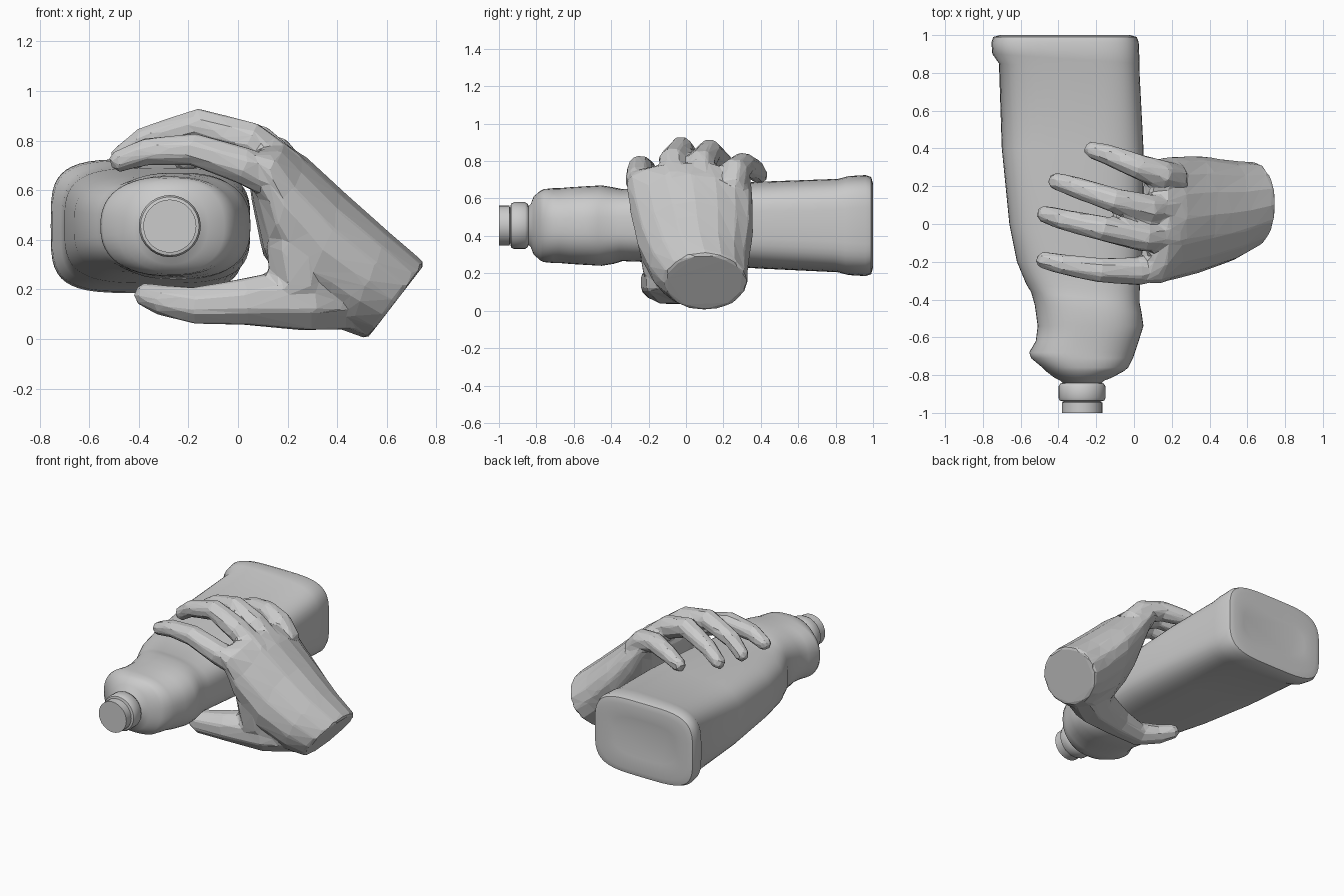
import bpy, bmesh, math
from mathutils import Vector

cube = bpy.data.objects.get("Cube")
if cube:
    bpy.data.objects.remove(cube, do_unlink=True)

grey = bpy.data.materials.new("plain grey")
grey.use_nodes = True
grey.diffuse_color = (0.6, 0.6, 0.6, 1)
grey.node_tree.nodes["Principled BSDF"].inputs["Base Color"].default_value = (0.6, 0.6, 0.6, 1)


def select_only(objs):
    bpy.ops.object.select_all(action='DESELECT')
    for o in objs:
        o.select_set(True)
    bpy.context.view_layer.objects.active = objs[0]


def loft(name, rings, smooth=None):
    """Skin a list of equal-length rings and cap both ends."""
    bm = bmesh.new()
    loops = [[bm.verts.new(p) for p in ring] for ring in rings]
    n = len(loops[0])
    for a, b in zip(loops, loops[1:]):
        for i in range(n):
            j = (i + 1) % n
            bm.faces.new((a[i], a[j], b[j], b[i]))
    bm.faces.new(loops[0][::-1])
    bm.faces.new(loops[-1])
    bmesh.ops.recalc_face_normals(bm, faces=bm.faces)
    mesh = bpy.data.meshes.new(name)
    bm.to_mesh(mesh)
    bm.free()
    mesh.materials.append(grey)
    obj = bpy.data.objects.new(name, mesh)
    bpy.context.collection.objects.link(obj)
    if smooth:
        select_only([obj])
        bpy.ops.object.shade_smooth_by_angle(angle=math.radians(smooth))
    return obj


def rounded_ring(y, x0, x1, z0, z1, power, skew=0.0, n=48):
    """Superellipse across the bottle; skew tips it along the length."""
    pts = []
    for i in range(n):
        a = math.tau * i / n
        c, s = math.cos(a), math.sin(a)
        u = math.copysign(abs(c) ** (2 / power), c)
        v = math.copysign(abs(s) ** (2 / power), s)
        pts.append(((x0 + x1) / 2 + u * (x1 - x0) / 2, y + skew * u,
                    (z0 + z1) / 2 + v * (z1 - z0) / 2))
    return pts


# Bottle body: y, x range, z range, squareness, skew
body = [
    (-0.85, -0.37, -0.18, 0.36, 0.55, 2, 0),
    (-0.83, -0.39, -0.16, 0.34, 0.57, 2, 0),
    (-0.815, -0.42, -0.12, 0.30, 0.61, 2.1, 0),
    (-0.78, -0.465, -0.055, 0.27, 0.64, 2.3, 0),
    (-0.76, -0.485, -0.03, 0.26, 0.65, 2.4, 0),
    (-0.71, -0.545, -0.005, 0.255, 0.655, 2.4, 0),
    (-0.68, -0.555, 0.005, 0.255, 0.655, 2.4, 0),
    (-0.62, -0.52, 0.025, 0.25, 0.66, 2.5, 0),
    (-0.54, -0.51, 0.05, 0.245, 0.665, 2.5, 0),
    (-0.45, -0.525, 0.04, 0.24, 0.67, 2.6, -0.02),
    (-0.39, -0.545, 0.03, 0.25, 0.66, 2.7, -0.03),
    (-0.34, -0.57, 0.03, 0.265, 0.65, 2.8, -0.02),
    (-0.20, -0.62, 0.04, 0.26, 0.655, 3, 0),
    (0.00, -0.66, 0.05, 0.25, 0.665, 3.2, 0),
    (0.40, -0.70, 0.05, 0.225, 0.69, 3.5, 0),
    (0.82, -0.715, 0.03, 0.205, 0.705, 3.8, -0.03),
    (0.875, -0.75, 0.03, 0.19, 0.72, 3.8, -0.025),
    (0.96, -0.755, 0.025, 0.185, 0.725, 4, 0),
    (0.99, -0.745, 0.015, 0.195, 0.715, 4, 0),
    (1.00, -0.71, -0.02, 0.23, 0.68, 3.8, 0),
    (0.985, -0.62, -0.11, 0.32, 0.59, 3, 0),
]
loft("bottle_body", [rounded_ring(*r) for r in body], 50)

# Bottle neck and cap, turned about the spout axis
neck = [(-1.0, .107), (-0.945, .107), (-0.94, .095), (-0.935, .118), (-0.92, .125),
        (-0.86, .125), (-0.845, .115), (-0.84, .10), (-0.80, .10)]
loft("bottle_neck", [rounded_ring(y, -.275 - r, -.275 + r, .455 - r, .455 + r, 2, 0, 28)
                     for y, r in neck], 40)


def palm_ring(ox, oz, ix, iz, y0, y1, thin, n=16):
    """Oval between the back of the hand and the palm, thinner at the little finger."""
    pts = []
    for i in range(n):
        a = math.tau * i / n
        c, s = math.cos(a), math.sin(a)
        t = (0.5 - 0.5 * s) * (1 - thin * max(0, c))
        pts.append((ox + (ix - ox) * t, (y0 + y1) / 2 + c * (y1 - y0) / 2, oz + (iz - oz) * t))
    return pts


def digit(name, path, radii, n=8):
    """Faceted tube through the joints, with a blunt tip."""
    pts = [Vector(p) for p in path]
    pts.append(pts[-1] + (pts[-1] - pts[-2]).normalized() * radii[-1] * 0.6)
    radii = list(radii) + [radii[-1] * 0.6]
    rings = []
    for k, p in enumerate(pts):
        d = (pts[min(k + 1, len(pts) - 1)] - pts[max(k - 1, 0)]).normalized()
        up = d.cross(Vector((0, 1, 0))).normalized()
        side = up.cross(d)
        rings.append([p + radii[k] * (math.cos(a) * side + math.sin(a) * up)
                      for a in (math.tau * (i + 0.5) / n for i in range(n))])
    return loft(name, rings)


# Palm, from the cut wrist to the knuckles
palm = [
    (0.755, 0.305, 0.52, 0.00, -0.12, 0.33, 0),
    (0.61, 0.43, 0.43, 0.03, -0.195, 0.335, 0.1),
    (0.43, 0.59, 0.25, 0.13, -0.26, 0.36, 0.25),
    (0.28, 0.73, 0.10, 0.34, -0.30, 0.36, 0.3),
    (0.19, 0.79, 0.055, 0.56, -0.32, 0.35, 0.2),
    (0.10, 0.78, 0.04, 0.67, -0.31, 0.33, 0.1),
]
hand_parts = [loft("hand", [palm_ring(*r) for r in palm])]

# Fingers from knuckle to tip
finger_radii = (0.08, 0.08, 0.069, 0.058, 0.047)
fingers = {
    "index_finger": [(.18, -.20, .62), (.02, -.25, .70), (-.18, -.245, .765), (-.37, -.215, .755), (-.485, -.19, .715)],
    "middle_finger": [(.21, -.06, .68), (.05, -.07, .80), (-.16, -.025, .865), (-.38, .025, .80), (-.48, .055, .725)],
    "ring_finger": [(.22, .08, .67), (.08, .08, .79), (-.10, .125, .85), (-.31, .195, .79), (-.42, .23, .725)],
    "little_finger": [(.23, .24, .65), (.15, .26, .745), (.02, .305, .78), (-.13, .365, .755), (-.23, .395, .72)],
}
for name, path in fingers.items():
    hand_parts.append(digit(name, path, finger_radii))

# Thumb below the bottle, and the web joining it to the palm
hand_parts.append(digit(
    "thumb", [(.48, .03, .17), (.27, -.09, .165), (.02, -.15, .15), (-.17, -.165, .135),
              (-.30, -.11, .155), (-.38, -.05, .18)], (.14, .14, .10, .08, .066, .05)))
hand_parts.append(digit(
    "thumb_web", [(.29, -.12, .52), (.23, -.14, .37), (.25, -.11, .22)], (.13, .125, .13)))

# Fuse the hand into one skin and reduce it to broad flat facets
select_only(hand_parts)
bpy.ops.object.join()
hand = bpy.context.view_layer.objects.active
fuse = hand.modifiers.new("fuse", 'REMESH')
fuse.mode = 'VOXEL'
fuse.voxel_size = 0.013
soften = hand.modifiers.new("soften", 'SMOOTH')
soften.factor = 0.5
soften.iterations = 6
facet = hand.modifiers.new("facet", 'DECIMATE')
facet.ratio = 0.035
for m in list(hand.modifiers):
    bpy.ops.object.modifier_apply(modifier=m.name)
for p in hand.data.polygons:
    p.use_smooth = False
